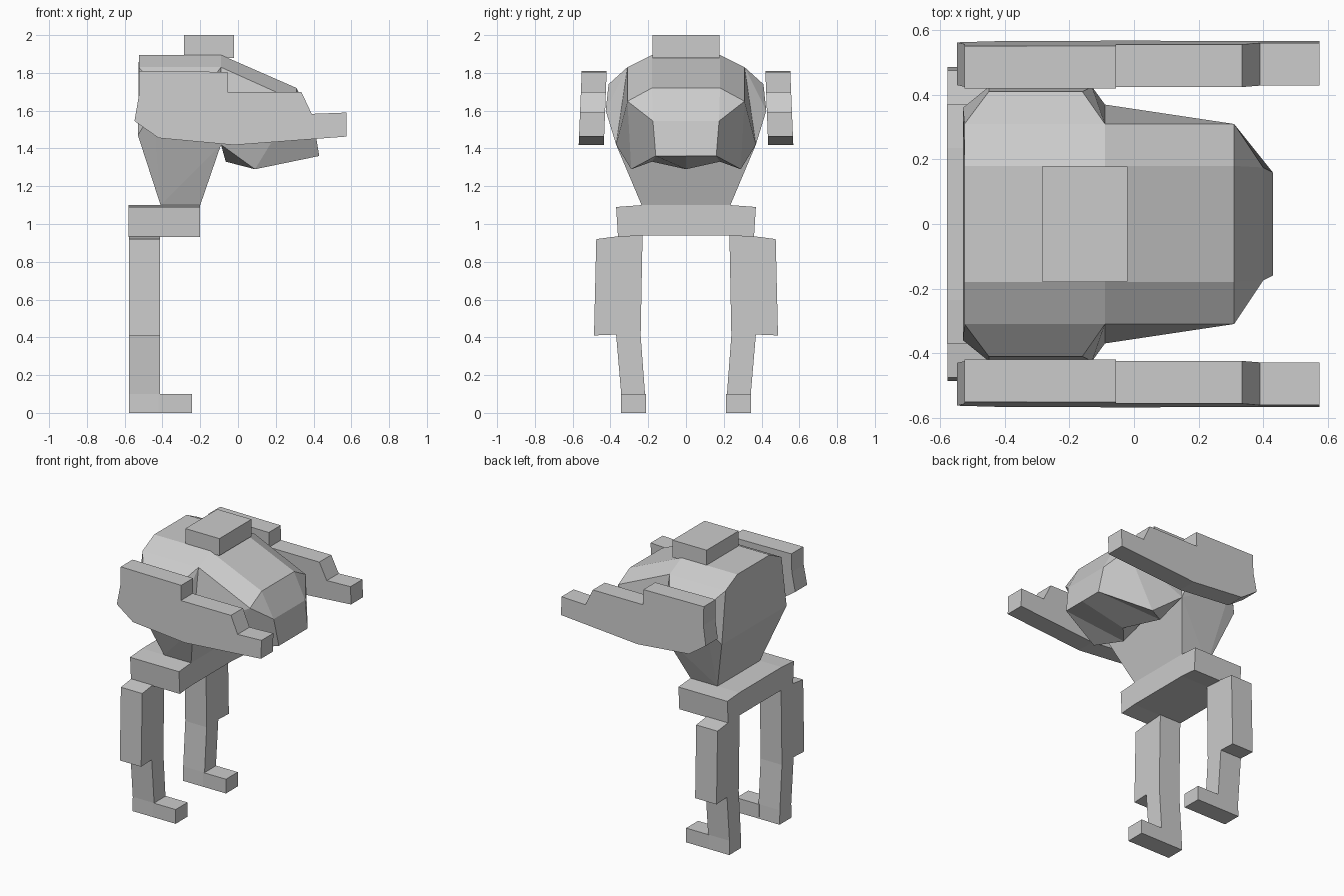
import bpy, bmesh

if "Cube" in bpy.data.objects:
    bpy.data.objects.remove(bpy.data.objects["Cube"])


def finish(bm, name):
    bmesh.ops.remove_doubles(bm, verts=bm.verts, dist=0.0005)
    bmesh.ops.recalc_face_normals(bm, faces=bm.faces)
    me = bpy.data.meshes.new(name)
    bm.to_mesh(me)
    bm.free()
    ob = bpy.data.objects.new(name, me)
    bpy.context.collection.objects.link(ob)
    return ob


def prism(name, ring_a, ring_b):
    """Solid between two matching outlines."""
    bm = bmesh.new()
    a = [bm.verts.new(p) for p in ring_a]
    b = [bm.verts.new(p) for p in ring_b]
    bm.faces.new(a)
    bm.faces.new(b[::-1])
    for i in range(len(a)):
        j = (i + 1) % len(a)
        bm.faces.new((a[i], b[i], b[j], a[j]))
    return finish(bm, name)


def extrude_x(name, profile, x0, x1, side=1):
    return prism(name, [(x0, side * y, z) for y, z in profile],
                 [(x1, side * y, z) for y, z in profile])


def box(name, x0, x1, y0, y1, z0, z1):
    return extrude_x(name, [(y0, z0), (y1, z0), (y1, z1), (y0, z1)], x0, x1)


# torso: tapered faceted hull
half = [(-.525, .18, 1.895), (-.09, .18, 1.895), (-.525, .31, 1.83), (-.09, .31, 1.83),
        (-.45, .41, 1.74), (-.16, .41, 1.74), (-.45, .425, 1.6), (-.13, .425, 1.6),
        (-.53, .36, 1.47), (-.09, .37, 1.42), (-.41, .235, 1.1), (-.20, .235, 1.1)]
bm = bmesh.new()
for x, y, z in half:
    for s in (-1, 1):
        bm.verts.new((x, s * y, z))
bmesh.ops.convex_hull(bm, input=bm.verts)
bmesh.ops.dissolve_limit(bm, angle_limit=0.02, verts=bm.verts, edges=bm.edges)
finish(bm, "torso")

# head: half shell mirrored across y
P = dict(A=(-.09, 0, 1.895), B=(-.09, .18, 1.895), C=(-.09, .31, 1.83), D=(-.09, .37, 1.42),
         E=(.31, 0, 1.72), F=(.31, .18, 1.72), G=(.31, .31, 1.65), H=(.40, 0, 1.545),
         I=(.40, .175, 1.545), J=(.43, 0, 1.36), K=(.43, .16, 1.36), L=(.09, .29, 1.29),
         M=(.09, 0, 1.29), N=(-.065, .18, 1.33), O=(-.09, 0, 1.42))
FACES = "ABFE BCGF CDG EFIH FGI HIKJ GDL GLKI KLN JKNM LDN MNO NDO ABCDO".split()
bm = bmesh.new()
for s in (1, -1):
    v = {k: bm.verts.new((x, s * y, z)) for k, (x, y, z) in P.items()}
    for f in FACES:
        bm.faces.new([v[k] for k in f][::s])
finish(bm, "head")

# roof hatch
box("roof_hatch", -.285, -.02, -.178, .178, 1.88, 2.0)

# waist block
w = [(.235, 1.1), (.37, 1.09), (.36, .93), (.235, .94)]
extrude_x("waist", w + [(-y, z) for y, z in w[::-1]], -.58, -.20)

# arms, legs and feet on both sides
arm = [(-.525, 1.81), (-.055, 1.805), (-.055, 1.70), (.335, 1.70), (.39, 1.583), (.575, 1.59),
       (.575, 1.463), (-.02, 1.418), (-.42, 1.455), (-.548, 1.545), (-.525, 1.68)]
leg = [(.23, .94), (.36, .935), (.475, .92), (.487, .41), (.37, .415), (.343, .1),
       (.345, 0), (.213, 0), (.217, .1), (.24, .41)]
for s, side in ((-1, "right"), (1, "left")):
    def lean(z):
        return (1.81 - z) / .39
    prism(side + "_arm",
          [(x, s * (.42 + .015 * lean(z)), z) for x, z in arm],
          [(x, s * (.552 + .016 * lean(z)), z) for x, z in arm])
    extrude_x(side + "_leg", leg, -.578, -.412, s)
    box(side + "_foot", -.42, -.243, *sorted((s * .213, s * .345)), 0, .1)
